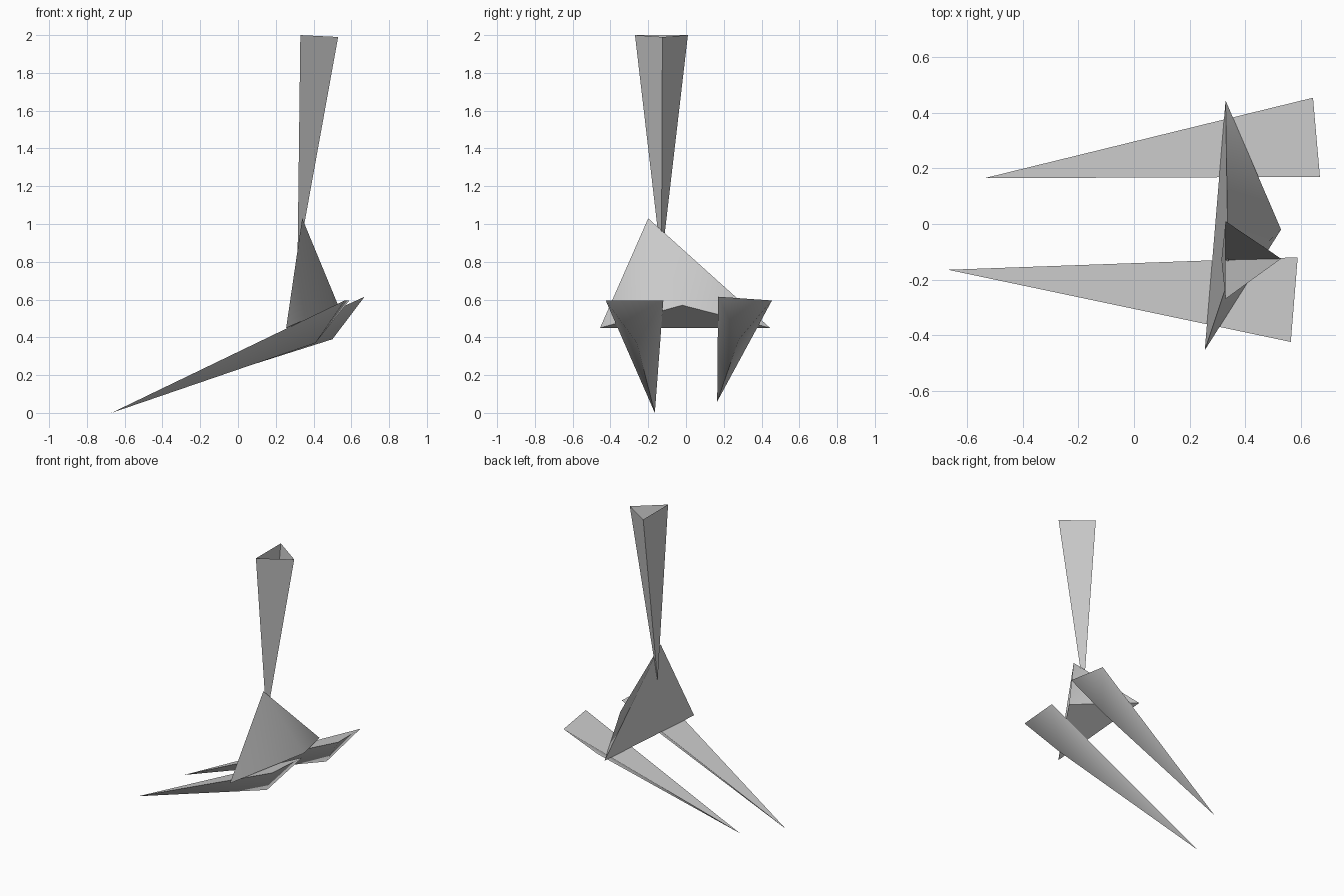
import bpy, bmesh, math

if "Cube" in bpy.data.objects:
    bpy.data.objects.remove(bpy.data.objects["Cube"])


def shard(name, tip, rim, capped=True):
    """Three-sided spike from a rim triangle to a tip, optionally closed."""
    bm = bmesh.new()
    t = bm.verts.new(tip)
    ring = [bm.verts.new(p) for p in rim]
    for i in range(3):
        bm.faces.new((ring[i], ring[(i + 1) % 3], t))
    if capped:
        bm.faces.new(ring[::-1])
    bmesh.ops.recalc_face_normals(bm, faces=bm.faces)
    mesh = bpy.data.meshes.new(name)
    bm.to_mesh(mesh)
    bm.free()
    obj = bpy.data.objects.new(name, mesh)
    bpy.context.collection.objects.link(obj)
    if capped:
        bpy.ops.object.select_all(action='DESELECT')
        obj.select_set(True)
        bpy.context.view_layer.objects.active = obj
        bpy.ops.object.shade_smooth_by_angle(angle=math.radians(65))
    return obj


# Upright open spike
shard("upper_spike", (0.315, -0.13, 0.80),
      [(0.33, 0.01, 2.0), (0.33, -0.27, 2.0), (0.53, -0.125, 1.99)], capped=False)

# Central body
shard("body", (0.34, -0.20, 1.03),
      [(0.255, -0.455, 0.45), (0.33, 0.445, 0.45), (0.53, -0.02, 0.57)])

# Two long feet pointing to -x
shard("front_foot", (-0.67, -0.165, 0.0),
      [(0.565, -0.425, 0.595), (0.59, -0.12, 0.595), (0.41, -0.26, 0.37)])
shard("back_foot", (-0.54, 0.165, 0.06),
      [(0.645, 0.455, 0.595), (0.67, 0.17, 0.615), (0.50, 0.28, 0.39)])
